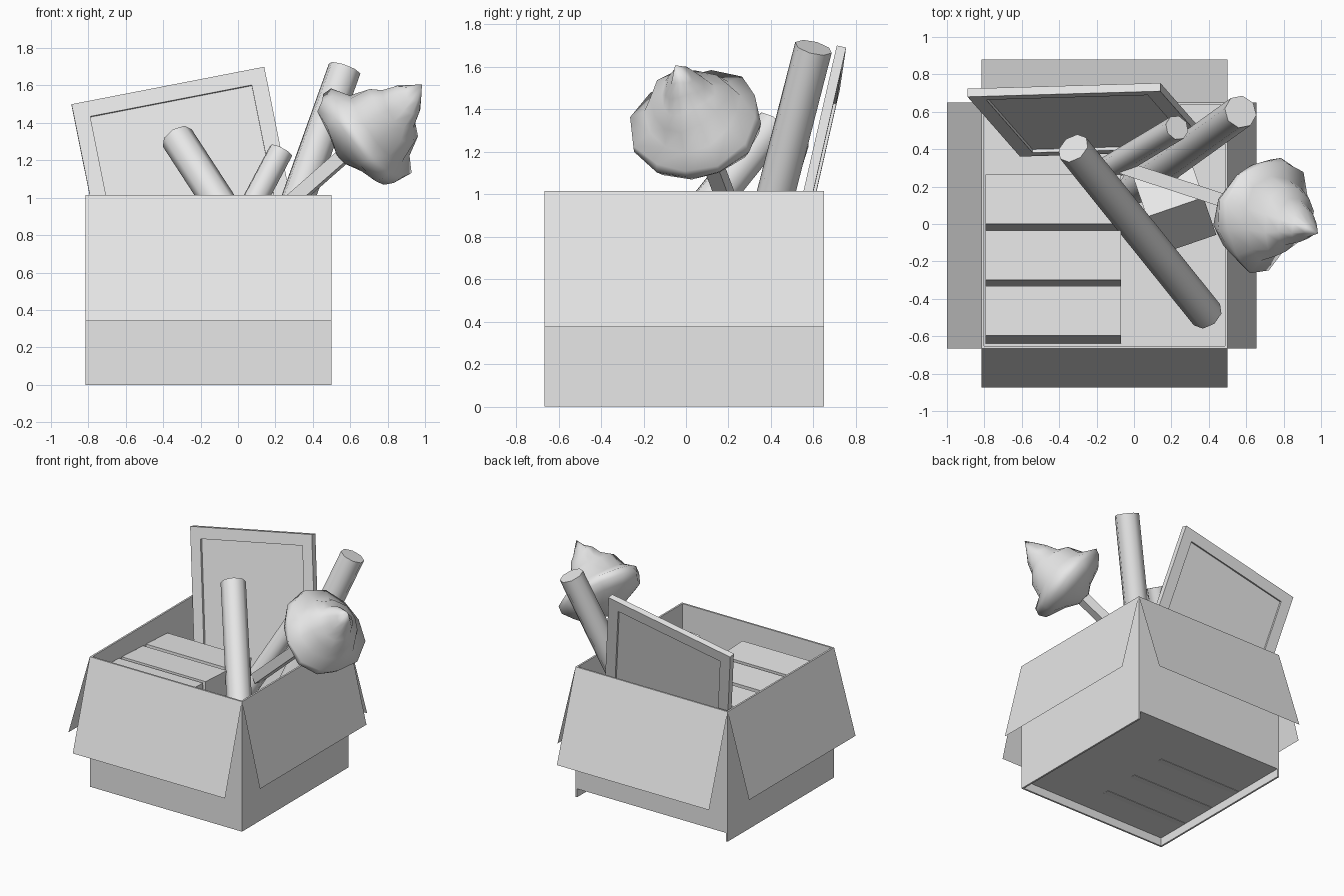
import bpy, bmesh, math
from mathutils import Vector, Matrix

if "Cube" in bpy.data.objects:
    bpy.data.objects.remove(bpy.data.objects["Cube"])

gray = bpy.data.materials.new("plain_gray")
gray.diffuse_color = (0.8, 0.8, 0.8, 1)
gray.use_nodes = True
gray.node_tree.nodes["Principled BSDF"].inputs["Base Color"].default_value = gray.diffuse_color


def finish(name, bm, smooth=None):
    bmesh.ops.recalc_face_normals(bm, faces=bm.faces)
    me = bpy.data.meshes.new(name)
    bm.to_mesh(me)
    bm.free()
    me.materials.append(gray)
    if smooth:
        for p in me.polygons:
            p.use_smooth = True
        me.set_sharp_from_angle(angle=math.radians(smooth))
    ob = bpy.data.objects.new(name, me)
    bpy.context.collection.objects.link(ob)
    return ob


def block(name, lo, hi, matrix=Matrix()):
    """Box between two corners, moved by a matrix."""
    lo, hi = Vector(lo), Vector(hi)
    bm = bmesh.new()
    bmesh.ops.create_cube(bm, size=1)
    for v in bm.verts:
        v.co = matrix @ Vector([lo[i] + (v.co[i] + 0.5) * (hi[i] - lo[i]) for i in range(3)])
    return finish(name, bm)


def axis_matrix(origin, z_axis):
    return Matrix.Translation(origin) @ Vector(z_axis).to_track_quat('Z', 'Y').to_matrix().to_4x4()


def tube(name, a, b, radius, sides=8):
    a, b = Vector(a), Vector(b)
    bm = bmesh.new()
    bmesh.ops.create_cone(bm, cap_ends=True, segments=sides, radius1=radius, radius2=radius,
                          depth=(b - a).length, matrix=axis_matrix((a + b) / 2, b - a))
    return finish(name, bm, 50)


# Carton: thin walls and a raised floor
X0, X1, Y0, Y1, TOP, T, FLOOR = -0.815, 0.5, -0.665, 0.65, 1.015, 0.014, 0.065
block("front_wall", (X0, Y0, 0), (X1, Y0 + T, TOP))
block("back_wall", (X0 + T, Y1 - T, FLOOR), (X1 - T, Y1, TOP))
block("left_wall", (X0, Y0 + T, 0), (X0 + T, Y1, TOP))
block("right_wall", (X1 - T, Y0 + T, 0), (X1, Y1, TOP))
block("carton_floor", (X0 + T, Y0 + T, FLOOR), (X1 - T, Y1 - T, FLOOR + 0.01))


# Folded-down flaps, single sheets hinged on the rim
def flap(name, a, b, drop):
    bm = bmesh.new()
    a, b, drop = Vector((*a, TOP)), Vector((*b, TOP)), Vector(drop)
    bm.faces.new([bm.verts.new(p) for p in (a, a + drop, b + drop, b)])
    return finish(name, bm)


flap("front_flap", (X0, Y0), (X1, Y0), (0, -0.21, -0.675))
flap("back_flap", (X1, Y1), (X0, Y1), (0, 0.23, -0.68))
flap("left_flap", (X0, Y1), (X0, Y0), (-0.185, 0, -0.64))
flap("right_flap", (X1, Y0), (X1, Y1), (0.155, 0, -0.64))

# Row of books leaning back slightly
for i, (y, z) in enumerate(((-0.595, 0.895), (-0.3, 0.88), (0.0, 0.865))):
    m = Matrix.Translation((0, y, z)) @ Matrix.Rotation(math.radians(-3), 4, 'X')
    block(f"book_{i + 1}", (-0.795, 0, -z + 0.075), (-0.07, 0.265, 0), m)

# Tilted picture frame: four rails and a recessed panel
w = Vector((1.03, 0.03, 0.2)).normalized()
n = w.cross(Vector((-0.26, 0.32, 1.4))).normalized()    # faces front
u = n.cross(w)
frame = Matrix.Translation((-0.89, 0.68, 1.5)) @ Matrix((w, -n, u)).transposed().to_4x4()
W, H, B, D = 1.05, 1.46, 0.085, 0.045
block("frame_left_rail", (0, 0, -H), (B, D, 0), frame)
block("frame_right_rail", (W - B, 0, -H), (W, D, 0), frame)
block("frame_top_rail", (B, 0, -B), (W - B, D, 0), frame)
block("frame_bottom_rail", (B, 0, -H), (W - B, D, -H + B), frame)
block("frame_panel", (B, 0.018, -H + B), (W - B, 0.03, -B), frame)

# Rolled tubes
tube("leaning_tube", (0.39, -0.485, 0.22), (-0.325, 0.405, 1.32), 0.09)
tube("short_tube", (-0.38, 0.15, 0.1), (0.23, 0.515, 1.25), 0.068)
tube("tall_tube", (0.0, 0.19, 0.1), (0.57, 0.6, 1.69), 0.09)

# Small tilted parcel in the corner
parcel = (Matrix.Translation((0.22, 0.09, 0.66)) @ Matrix.Rotation(math.radians(19), 4, 'Z')
          @ Matrix.Rotation(math.radians(-25), 4, 'X'))
block("parcel", (-0.16, 0, -0.5), (0.16, 0.26, 0), parcel)

# Stick with a swirled head
axis = Vector((0.73, -0.24, 0.64)).normalized()
base = Vector((0.555, 0.1, 1.215))
stick = axis_matrix(base, axis)
block("stick", (-0.036, -0.036, -0.82), (0.036, 0.036, 0.1), stick)

profile = [(0, 0.05), (0.045, 0.13), (0.1, 0.27), (0.16, 0.31), (0.21, 0.31), (0.26, 0.23),
           (0.36, 0.19), (0.4, 0.13), (0.47, 0.095), (0.52, 0.05)]
N = 12
bm = bmesh.new()
rings = []
for k, (s, r) in enumerate(profile):
    ring = []
    for j in range(N):
        a = 2 * math.pi * j / N
        rr = r * (1 + 0.06 * math.sin(3 * a + k))
        ss = s + 0.022 * math.sin(2 * a + 0.5 * k) * min(1, k / 3)
        ring.append(bm.verts.new(stick @ Vector((rr * math.cos(a), rr * math.sin(a), ss))))
    rings.append(ring)
for r0, r1 in zip(rings, rings[1:]):
    for j in range(N):
        bm.faces.new((r0[j], r0[(j + 1) % N], r1[(j + 1) % N], r1[j]))
tip = bm.verts.new(stick @ Vector((-0.01, 0.01, 0.6)))
for j in range(N):
    bm.faces.new((rings[-1][j], rings[-1][(j + 1) % N], tip))
bm.faces.new(rings[0][::-1])
finish("swirl_head", bm, 70)
